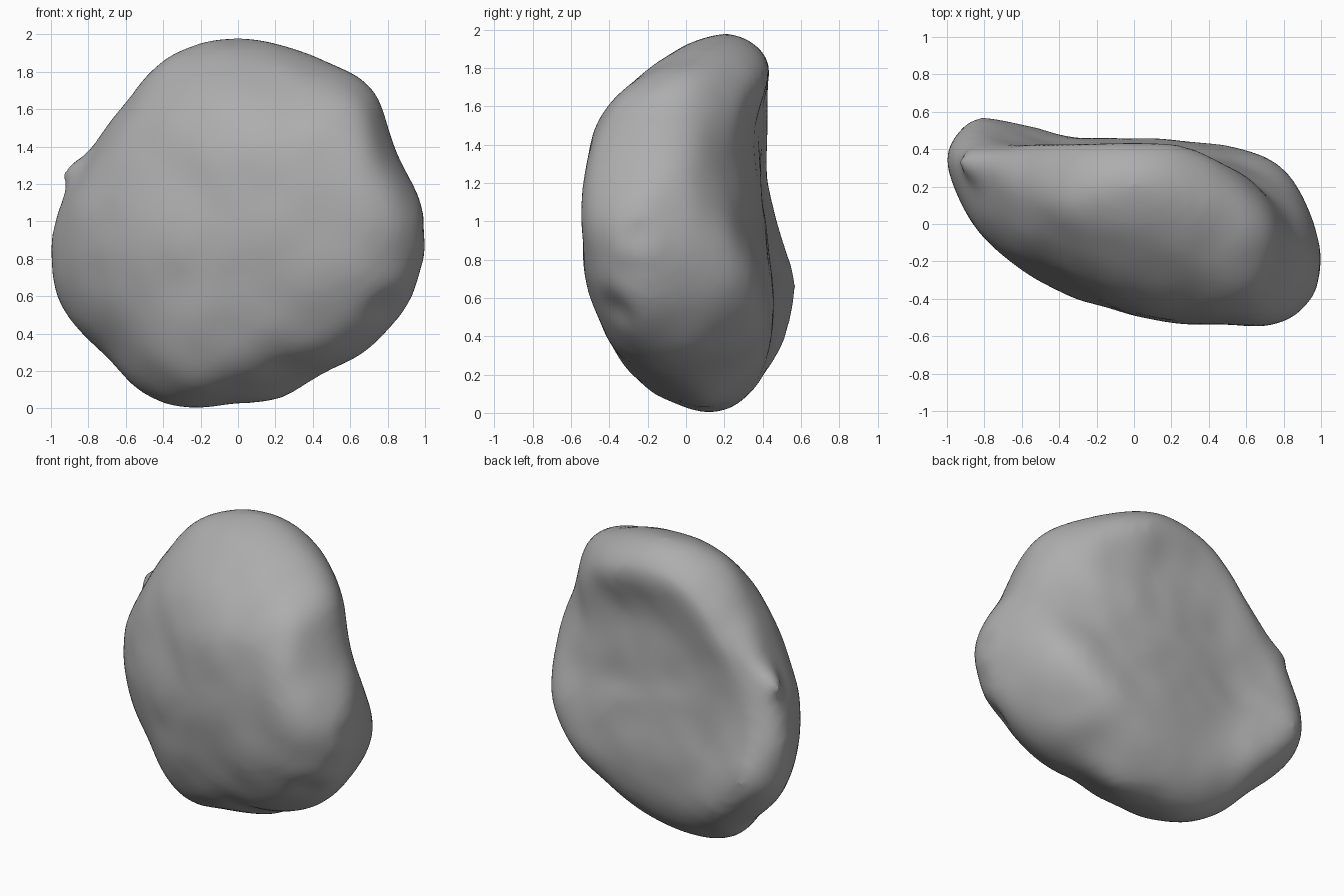
import bpy
import bmesh
from math import sin, cos, pi, exp
from mathutils import Vector, noise

cube = bpy.data.objects.get("Cube")
if cube:
    bpy.data.objects.remove(cube)

# Control values at equal angles, starting at +x and turning towards +z
RADIUS = [1, .925, 1, .965, .975, .95, .87, .88, .975, 1.05, 1.02, 1.06, .98, .93, .98, 1.02]
RIM = [-.21, -.1, -.04, .13, .2, .16, .2, .3, .33, .35, .28, .15, .12, .05, -.08, -.19]
FRONT_OUTER = [-.5, -.47, -.38, -.23, -.13, -.12, -.13, -.09, -.04, -.01, -.09, -.19, -.26, -.33, -.38, -.45]
BACK_OUTER = [.16, .15, .24, .4, .43, .42, .42, .42, .47, .57, .52, .39, .37, .37, .35, .29]
BACK_INNER = [.33, .33, .34, .36, .38, .39, .39, .4, .42, .44, .46, .46, .46, .45, .43, .39]
FRONT_MIDDLE, BACK_MIDDLE = -.49, .41
INNER, OUTER = .5, .85
SEGMENTS, STEPS = 96, 7


def spline(a, b, c, d, t):
    """Smooth interpolation from b to c."""
    return b + (c - a) * t / 2 + (a * 2 - b * 5 + c * 4 - d) * t**2 / 2 + (b * 3 - a - c * 3 + d) * t**3 / 2


def around(values, turn):
    """Sample a closed list of values at a fraction of a full turn."""
    n = len(values)
    i = int(turn * n)
    return spline(*(values[(i + k) % n] for k in (-1, 0, 1, 2)), turn * n - i)


def front_inner(turn):
    """The middle of the front face is an evenly tilted dome."""
    return -.425 - .12 * cos(turn * 2 * pi)


def meridian(turn):
    """Points (distance from axis, y) from the front middle over the rim to the back middle."""
    half = (turn + .5) % 1
    knots = [
        Vector((-INNER, front_inner(half))),
        Vector((0, FRONT_MIDDLE)),
        Vector((INNER, front_inner(turn))),
        Vector((OUTER, around(FRONT_OUTER, turn))),
        Vector((1, around(RIM, turn))),
        Vector((OUTER, around(BACK_OUTER, turn))),
        Vector((INNER, around(BACK_INNER, turn))),
        Vector((0, BACK_MIDDLE)),
        Vector((-INNER, around(BACK_INNER, half))),
    ]
    path = []
    for i in range(1, len(knots) - 2):
        path += [spline(*knots[i - 1:i + 3], k / STEPS) for k in range(STEPS)]
    return path[1:]


# Boulder body: a ring of meridians joined at two poles
bm = bmesh.new()
front_pole = bm.verts.new((0, FRONT_MIDDLE, 1))
back_pole = bm.verts.new((0, BACK_MIDDLE, 1))
columns = []
for s in range(SEGMENTS):
    turn = s / SEGMENTS
    angle = turn * 2 * pi
    radius = around(RADIUS, turn)
    columns.append([bm.verts.new((p.x * radius * cos(angle), p.y, 1 + p.x * radius * sin(angle)))
                    for p in meridian(turn)])
for s, col in enumerate(columns):
    nxt = columns[(s + 1) % SEGMENTS]
    bm.faces.new((front_pole, nxt[0], col[0]))
    bm.faces.new((back_pole, col[-1], nxt[-1]))
    for i in range(len(col) - 1):
        bm.faces.new((col[i], nxt[i], nxt[i + 1], col[i + 1]))
bmesh.ops.recalc_face_normals(bm, faces=bm.faces)
bm.normal_update()

# Weathering: light lumps, a small horn, chipped pits and a foot (place, push, size)
MARKS = [
    (Vector((-.83, .33, 1.27)), Vector((-.11, 0, -.02)), .08),
    (Vector((.97, -.25, .92)), Vector((-.04, 0, 0)), .06),
    (Vector((.92, -.3, .74)), Vector((-.04, 0, .01)), .06),
    (Vector((.78, -.36, .53)), Vector((-.02, .02, .02)), .09),
    (Vector((.22, -.25, .25)), Vector((0, .03, .02)), .1),
    (Vector((.24, .1, .09)), Vector((0, 0, -.05)), .15),
]
for v in bm.verts:
    start = v.co.copy()
    v.co += v.normal * (noise.noise(start * 5) * .01)
    for place, push, size in MARKS:
        v.co += push * exp(-((start - place).length / size)**2)

# Stand it on the ground
low = min(v.co.z for v in bm.verts)
bmesh.ops.translate(bm, verts=bm.verts, vec=(0, 0, -low))

mesh = bpy.data.meshes.new("boulder")
bm.to_mesh(mesh)
bm.free()
boulder = bpy.data.objects.new("boulder", mesh)
bpy.context.collection.objects.link(boulder)

# Plain grey stone
stone = bpy.data.materials.new("grey stone")
stone.use_nodes = True
grey = (.42, .42, .42, 1)
stone.diffuse_color = grey
stone.node_tree.nodes["Principled BSDF"].inputs["Base Color"].default_value = grey
mesh.materials.append(stone)

bpy.context.view_layer.objects.active = boulder
boulder.select_set(True)
bpy.ops.object.shade_smooth_by_angle(angle=pi / 5)

# Even out the skin so that no seams of the construction remain
skin = boulder.modifiers.new("even skin", 'REMESH')
skin.mode = 'VOXEL'
skin.voxel_size = .03
skin.use_smooth_shade = True
wear = boulder.modifiers.new("wear", 'SMOOTH')
wear.factor = .5
wear.iterations = 10
